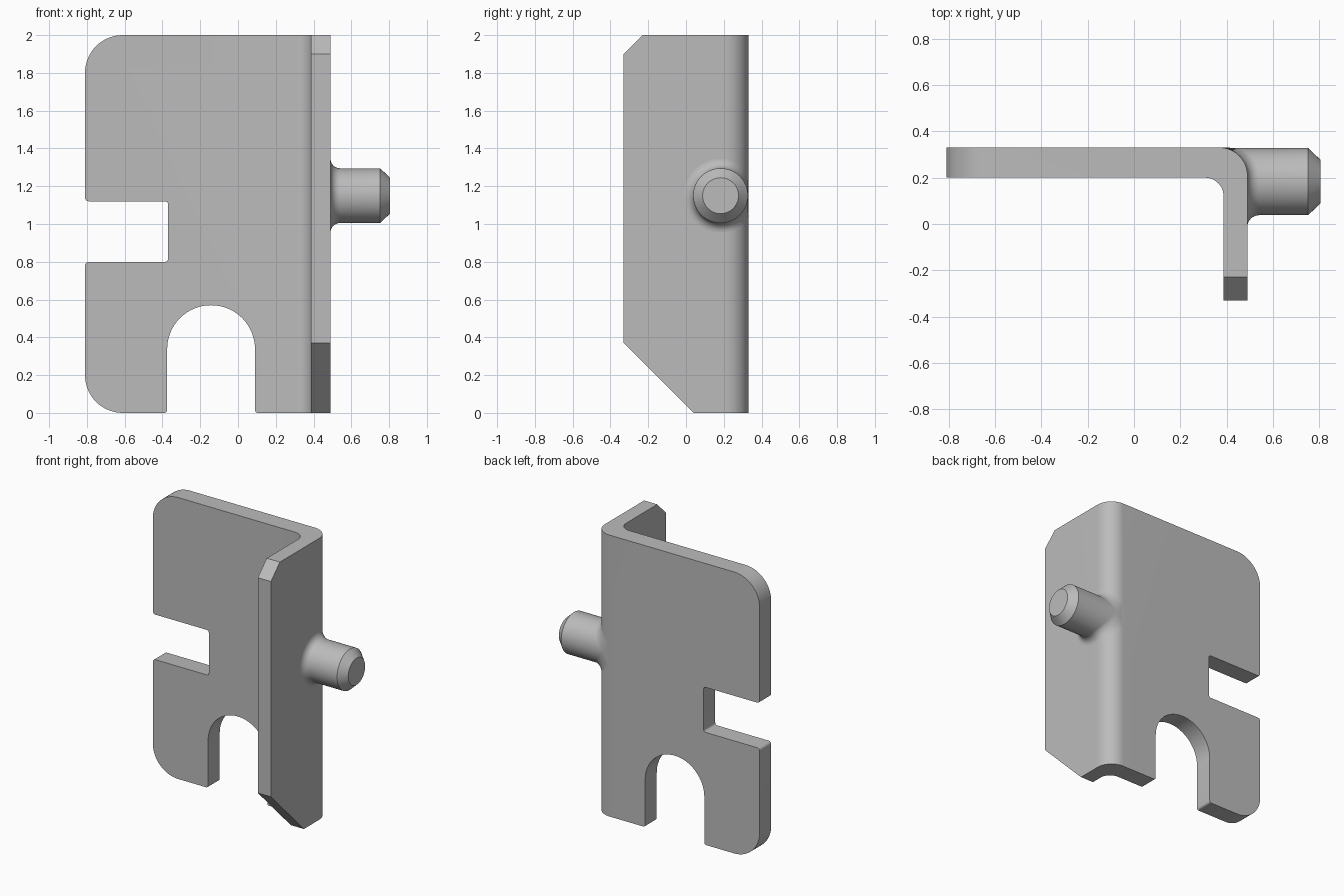
import bpy
import bmesh
from math import cos, sin, pi, sqrt, radians
from mathutils import Vector

cube = bpy.data.objects.get("Cube")
if cube:
    bpy.data.objects.remove(cube, do_unlink=True)

steel = bpy.data.materials.new("plain grey metal")
steel.use_nodes = True
grey = (0.5, 0.5, 0.5, 1)
steel.diffuse_color = grey
steel.node_tree.nodes["Principled BSDF"].inputs["Base Color"].default_value = grey


def rounded(corners):
    """Outline from (u, v, radius) corners, with each radius turned into an arc."""
    out = []
    for i, (u, v, r) in enumerate(corners):
        p = Vector((u, v))
        if r == 0:
            out.append(p)
            continue
        a = (Vector(corners[i - 1][:2]) - p).normalized()
        b = (Vector(corners[(i + 1) % len(corners)][:2]) - p).normalized()
        centre = p + (a + b) * r          # all rounded corners are square
        steps = 16 if r > 0.05 else 4
        for k in range(steps + 1):
            t = k / steps * pi / 2
            out.append(centre - b * r * cos(t) - a * r * sin(t))
    return out


def finish(name, bm):
    bmesh.ops.recalc_face_normals(bm, faces=bm.faces)
    mesh = bpy.data.meshes.new(name)
    bm.to_mesh(mesh)
    bm.free()
    mesh.materials.append(steel)
    obj = bpy.data.objects.new(name, mesh)
    bpy.context.collection.objects.link(obj)
    return obj


def prism(name, outline, place, low, high):
    """Extrude an outline between two depths; place maps (u, v, depth) to xyz."""
    bm = bmesh.new()
    ends = [[bm.verts.new(place(p.x, p.y, d)) for p in outline] for d in (low, high)]
    for ring in ends:
        bm.faces.new(ring)
    for i in range(len(outline)):
        bm.faces.new((ends[0][i - 1], ends[0][i], ends[1][i], ends[1][i - 1]))
    return finish(name, bm)


def activate(obj):
    bpy.ops.object.select_all(action='DESELECT')
    obj.select_set(True)
    bpy.context.view_layer.objects.active = obj


# Bent sheet: L-shaped section with rounded inner and outer bend
LEFT, RIGHT, BACK, BEND = -0.81, 0.49, 0.33, 0.12
bracket = prism("bent_bracket", rounded([
    (LEFT, BACK, 0), (LEFT, 0.2, 0), (0.387, 0.2, 0.08),
    (0.387, -0.33, 0), (RIGHT, -0.33, 0), (RIGHT, BACK, BEND)]),
    lambda u, v, d: (u, v, d), 0, 2)

# Front outline: big rounded corners, side slot and arched bottom slot
front = prism("front_outline", rounded([
    (LEFT, 2, 0.2), (LEFT, 1.12, 0.02), (-0.37, 1.12, 0.015), (-0.37, 0.8, 0.015),
    (LEFT, 0.8, 0.02), (LEFT, 0, 0.2), (-0.375, 0, 0.015), (-0.375, 0.57, 0.232),
    (0.09, 0.57, 0.232), (0.09, 0, 0.015), (0.7, 0, 0), (0.7, 2, 0)]),
    lambda u, v, d: (u, d, v), -0.6, 0.6)

# Side outline: chamfered flange corners
side = prism("side_outline", rounded([
    (-0.33, 0.37, 0), (0.04, 0, 0), (0.5, 0, 0), (0.5, 2, 0),
    (-0.23, 2, 0), (-0.33, 1.9, 0)]),
    lambda u, v, d: (d, u, v), -1, 1)

for cutter in (front, side):
    activate(bracket)
    mod = bracket.modifiers.new("trim", 'BOOLEAN')
    mod.operation = 'INTERSECT'
    mod.solver = 'EXACT'
    mod.object = cutter
    bpy.ops.object.modifier_apply(modifier=mod.name)
    bpy.data.objects.remove(cutter, do_unlink=True)


# Side pin: fillet following the bend, straight shank, chamfered tip
def bend_x(y):
    rise = max(0, y - (BACK - BEND))
    return RIGHT - BEND + sqrt(max(0, BEND ** 2 - rise ** 2))


PIN_Y, PIN_Z, PIN_R, FILLET, SIDES = 0.183, 1.15, 0.145, 0.05, 64
bm = bmesh.new()
rings = []


def add_ring(radius, x=None, lift=0):
    ring = []
    for k in range(SIDES):
        a = 2 * pi * k / SIDES
        y = min(PIN_Y + radius * cos(a), BACK - 0.0005)
        px = bend_x(y) + lift if x is None else x
        ring.append(bm.verts.new((px, y, PIN_Z + radius * sin(a))))
    rings.append(ring)


add_ring(0.08, 0.45)
for k in range(9):
    t = k / 8 * pi / 2
    add_ring(PIN_R + FILLET * (1 - sin(t)), lift=FILLET * (1 - cos(t)))
add_ring(PIN_R, 0.752)
add_ring(0.095, 0.805)
for lower, upper in zip(rings, rings[1:]):
    for k in range(SIDES):
        bm.faces.new((lower[k - 1], lower[k], upper[k], upper[k - 1]))
bm.faces.new(rings[0])
bm.faces.new(rings[-1])
pin = finish("side_pin", bm)

for obj in (bracket, pin):
    activate(obj)
    bpy.ops.object.shade_smooth_by_angle(angle=radians(30))
